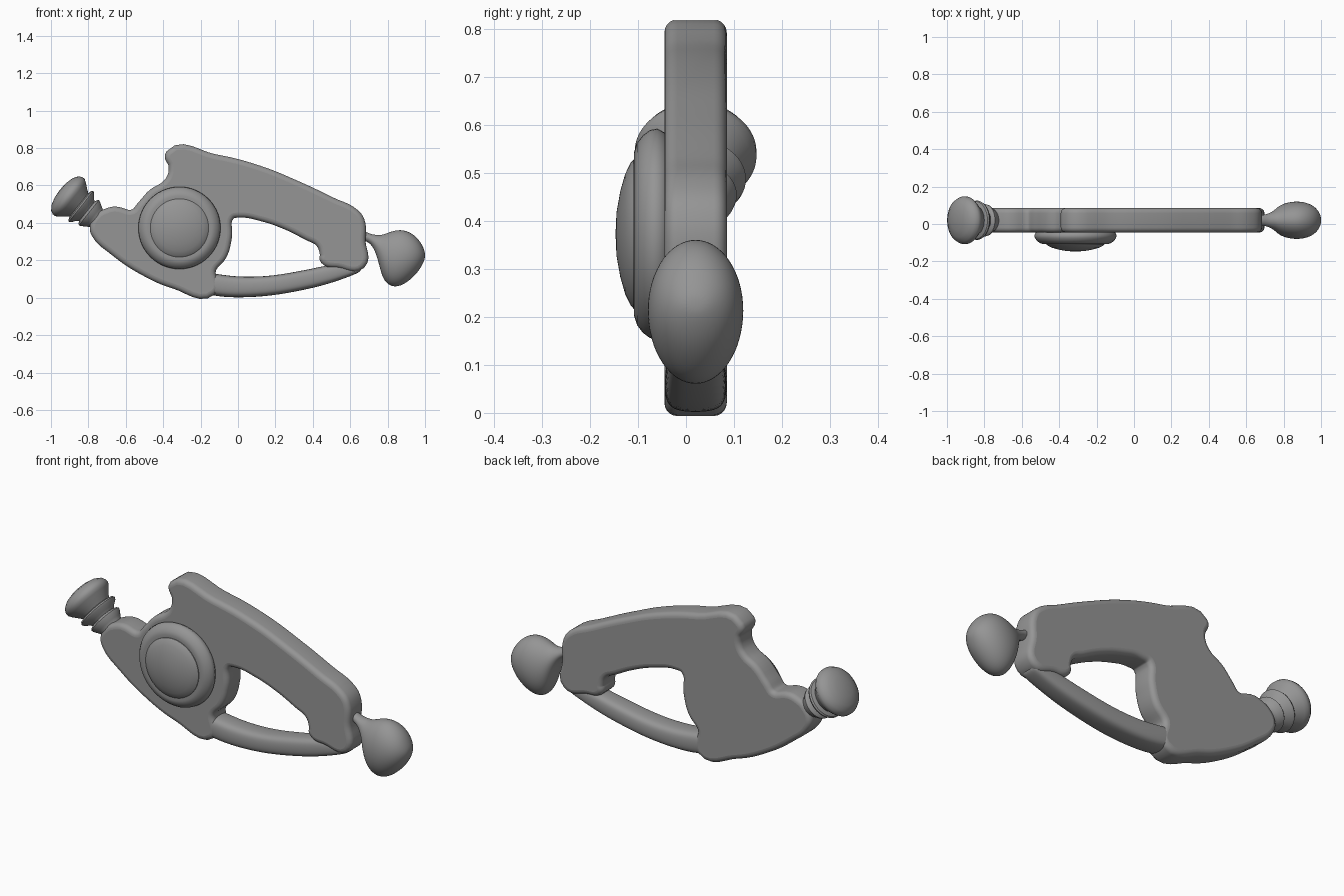
import bpy
import bmesh
import math
from mathutils import Matrix, Vector

default_cube = bpy.data.objects.get("Cube")
if default_cube:
    bpy.data.objects.remove(default_cube, do_unlink=True)

MID_Y = 0.02      # centre plane of the body
HALF_Y = 0.065    # half thickness of the body
ROUND = 0.027     # edge rounding of the body

grey = bpy.data.materials.new("plain grey")
grey.use_nodes = True
colour = (0.3, 0.3, 0.3, 1)
grey.diffuse_color = colour
grey.node_tree.nodes["Principled BSDF"].inputs["Base Color"].default_value = colour


def smooth(obj, degrees=40):
    bpy.ops.object.select_all(action='DESELECT')
    obj.select_set(True)
    bpy.context.view_layer.objects.active = obj
    bpy.ops.object.shade_smooth_by_angle(angle=math.radians(degrees))


def finish(name, bm, subdivide=0):
    """Turn a bmesh into a smooth grey object."""
    bmesh.ops.recalc_face_normals(bm, faces=bm.faces)
    mesh = bpy.data.meshes.new(name)
    bm.to_mesh(mesh)
    bm.free()
    mesh.materials.append(grey)
    obj = bpy.data.objects.new(name, mesh)
    bpy.context.collection.objects.link(obj)
    smooth(obj)
    if subdivide:
        modifier = obj.modifiers.new("Subdivision", 'SUBSURF')
        modifier.levels = modifier.render_levels = subdivide
    return obj


def lathe(name, profile, origin, direction):
    """Spin (radius, height) points around an axis."""
    bm = bmesh.new()
    verts = [bm.verts.new((r, 0, h)) for r, h in profile]
    edges = [bm.edges.new(pair) for pair in zip(verts, verts[1:])]
    bmesh.ops.spin(bm, geom=verts + edges, axis=(0, 0, 1), cent=(0, 0, 0),
                   angle=math.tau, steps=56)
    bmesh.ops.remove_doubles(bm, verts=bm.verts, dist=0.0001)
    turn = Vector(direction).to_track_quat('Z', 'Y').to_matrix().to_4x4()
    bm.transform(Matrix.Translation(origin) @ turn)
    return finish(name, bm)


def loft(name, stations, power, sides=16):
    """Skin upright rounded sections given as (x, bottom, top, half width)."""
    bm = bmesh.new()
    rings = []
    for x, bottom, top, half in stations:
        ring = []
        for i in range(sides):
            a = math.tau * i / sides
            c, s = math.cos(a), math.sin(a)
            y = MID_Y + half * math.copysign(abs(c) ** power, c)
            z = (bottom + top) / 2 + (top - bottom) / 2 * math.copysign(abs(s) ** power, s)
            ring.append(bm.verts.new((x, y, z)))
        rings.append(ring)
    for a, b in zip(rings, rings[1:]):
        for i in range(sides):
            j = (i + 1) % sides
            bm.faces.new((a[i], a[j], b[j], b[i]))
    bm.faces.new(rings[0])
    bm.faces.new(rings[-1])
    return finish(name, bm, subdivide=2)


# Body and grip: a filled outline with rounded edges
outline = [
    (-.36, .765), (-.125, .74), (.11, .68), (.32, .595), (.5, .51), (.62, .45),
    (.65, .41), (.655, .3), (.655, .18), (.54, .185), (.465, .205), (.465, .23),
    (.44, .295), (.37, .335), (.26, .39), (.13, .435), (.01, .455), (-.045, .44),
    (-.06, .32), (-.085, .23), (-.145, .15), (-.14, .04), (-.34, .075),
    (-.51, .15), (-.665, .255), (-.755, .34), (-.765, .38), (-.735, .43),
    (-.7, .45), (-.66, .46), (-.56, .445), (-.51, .495), (-.455, .555),
    (-.385, .6), (-.35, .65), (-.345, .71),
]
curve = bpy.data.curves.new("body", 'CURVE')
curve.dimensions = '2D'
curve.fill_mode = 'BOTH'
curve.resolution_u = 6
curve.extrude = HALF_Y - ROUND
curve.bevel_depth = ROUND
curve.bevel_resolution = 4
spline = curve.splines.new('BEZIER')
spline.bezier_points.add(len(outline) - 1)
for point, (x, z) in zip(spline.bezier_points, outline):
    point.co = (x, z, 0)
    point.handle_left_type = point.handle_right_type = 'AUTO'
spline.use_cyclic_u = True
curve.materials.append(grey)
body = bpy.data.objects.new("body", curve)
body.rotation_euler.x = math.pi / 2
body.location.y = MID_Y
bpy.context.collection.objects.link(body)
bpy.ops.object.select_all(action='DESELECT')
body.select_set(True)
bpy.context.view_layer.objects.active = body
bpy.ops.object.convert(target='MESH')
smooth(bpy.context.view_layer.objects.active)

# Guard bar from the lower body to the foot of the grip
loft("guard_bar", [
    (-.25, .04, .13, .06), (-.14, .01, .135, .066), (-.03, -.002, .112, .066),
    (.15, .005, .112, .065), (.3, .03, .137, .063), (.44, .06, .165, .06),
    (.55, .095, .19, .056), (.64, .13, .19, .052), (.66, .145, .18, .045),
], power=0.65)

# Round side dial: outer ring and raised cap
dial_centre = (-.313, 0, .373)
lathe("dial_ring", [
    (.195, .03), (.212, .045), (.22, .06), (.217, .075), (.206, .09),
    (.19, .102), (.172, .108), (.15, .104), (0, .104),
], dial_centre, (0, -1, 0))
lathe("dial_cap", [
    (.156, .1), (.156, .109), (.148, .116), (.125, .127), (.09, .137),
    (.045, .145), (0, .147),
], dial_centre, (0, -1, 0))

# Ribbed, flared nozzle with a domed end
lathe("nozzle", [
    (0, -.06), (.055, -.06), (.058, .01), (.07, .03), (.083, .05), (.086, .06),
    (.08, .068), (.066, .073), (.075, .085), (.1, .104), (.105, .114),
    (.1, .122), (.08, .128), (.09, .142), (.117, .175), (.127, .19),
    (.127, .206), (.117, .225), (.09, .243), (.05, .254), (0, .258),
], (-.75, MID_Y, .417), (-.78, 0, .62))

# Drooping bulb on a thin neck behind the grip
loft("tail_bulb", [
    (.64, .305, .365, .024), (.68, .305, .355, .027), (.715, .285, .338, .034),
    (.745, .22, .337, .05), (.765, .125, .337, .07), (.79, .075, .345, .087),
    (.83, .052, .362, .1), (.88, .062, .368, .104), (.93, .1, .348, .095),
    (.97, .145, .31, .072), (.993, .19, .265, .04), (1, .215, .24, .015),
], power=1)
